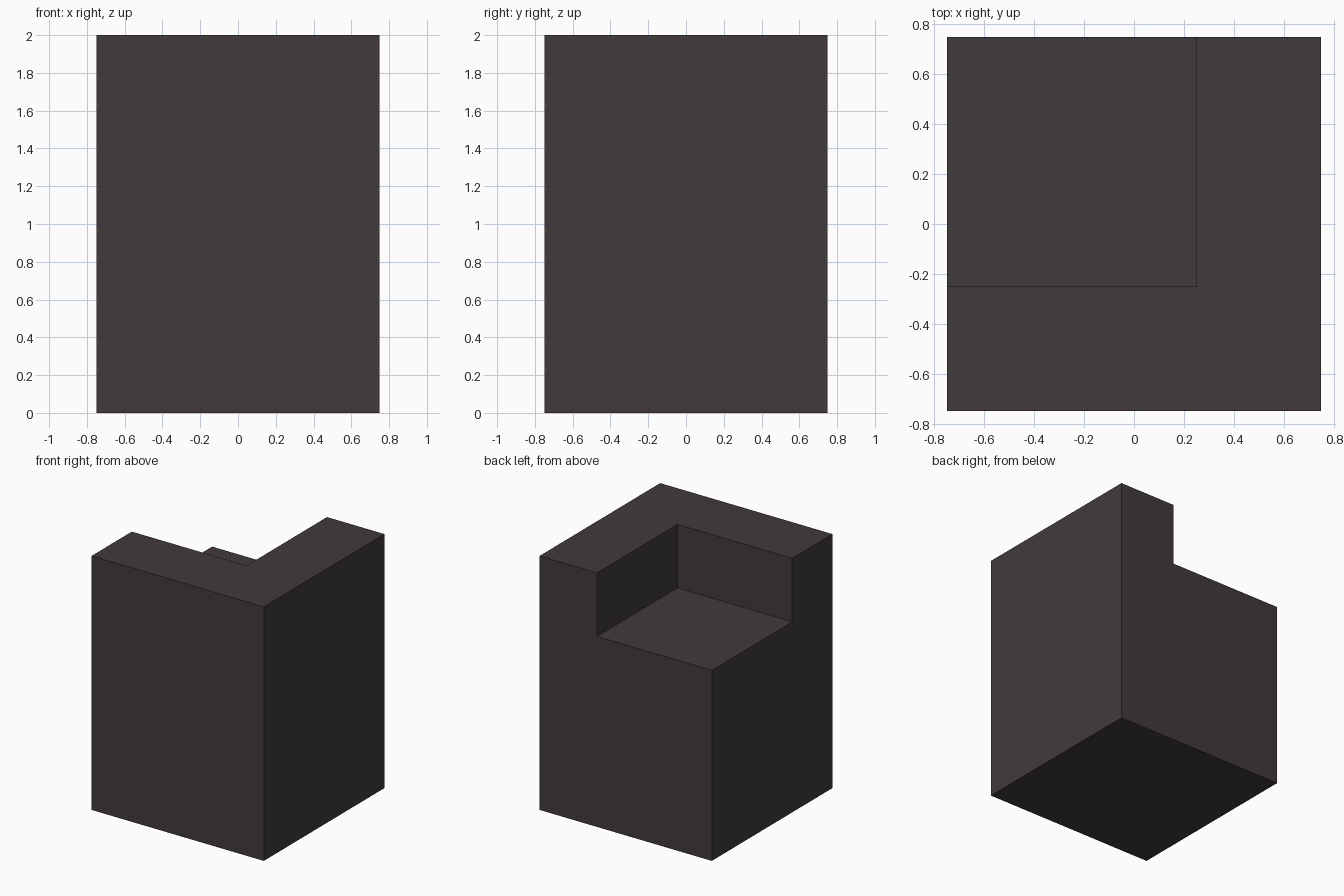
import bpy
import bmesh

cube = bpy.data.objects.get("Cube")
if cube:
    bpy.data.objects.remove(cube, do_unlink=True)

# Single dark stone colour
stone = bpy.data.materials.new("dark_stone")
stone.use_nodes = True
colour = (0.053, 0.044, 0.042, 1)
stone.diffuse_color = colour
bsdf = next(n for n in stone.node_tree.nodes if n.type == 'BSDF_PRINCIPLED')
bsdf.inputs["Base Color"].default_value = colour

HALF, STEP = 0.75, 0.25      # half width, inner corner of the notch
FLOOR, TOP = 1.5, 2.0        # notch floor and full height

# Footprint: full square, with the inner corner splitting off the notch
bm = bmesh.new()
def ring(z, points):
    return [bm.verts.new((x, y, z)) for x, y in points]

square = [(-HALF, -HALF), (HALF, -HALF), (HALF, HALF), (-HALF, HALF)]
notch = [(-HALF, -STEP), (STEP, -STEP), (STEP, HALF)]
base = ring(0, square)
wall = ring(TOP, square[:3])
rim = ring(TOP, notch)
ledge = ring(FLOOR, notch + square[3:])

# Bottom, L-shaped wall top and notch floor
bm.faces.new(base[::-1])
bm.faces.new(wall + [rim[2], rim[1], rim[0]])
bm.faces.new(ledge)

# Outer sides
bm.faces.new((base[0], base[1], wall[1], wall[0]))
bm.faces.new((base[1], base[2], wall[2], wall[1]))
bm.faces.new((base[2], base[3], ledge[3], ledge[2], rim[2], wall[2]))
bm.faces.new((base[3], base[0], wall[0], rim[0], ledge[0], ledge[3]))

# Inner sides of the notch
for i in range(2):
    bm.faces.new((ledge[i], ledge[i + 1], rim[i + 1], rim[i]))

bmesh.ops.recalc_face_normals(bm, faces=bm.faces[:])
mesh = bpy.data.meshes.new("notched_block")
bm.to_mesh(mesh)
bm.free()
mesh.materials.append(stone)
block = bpy.data.objects.new("notched_block", mesh)
bpy.context.collection.objects.link(block)
